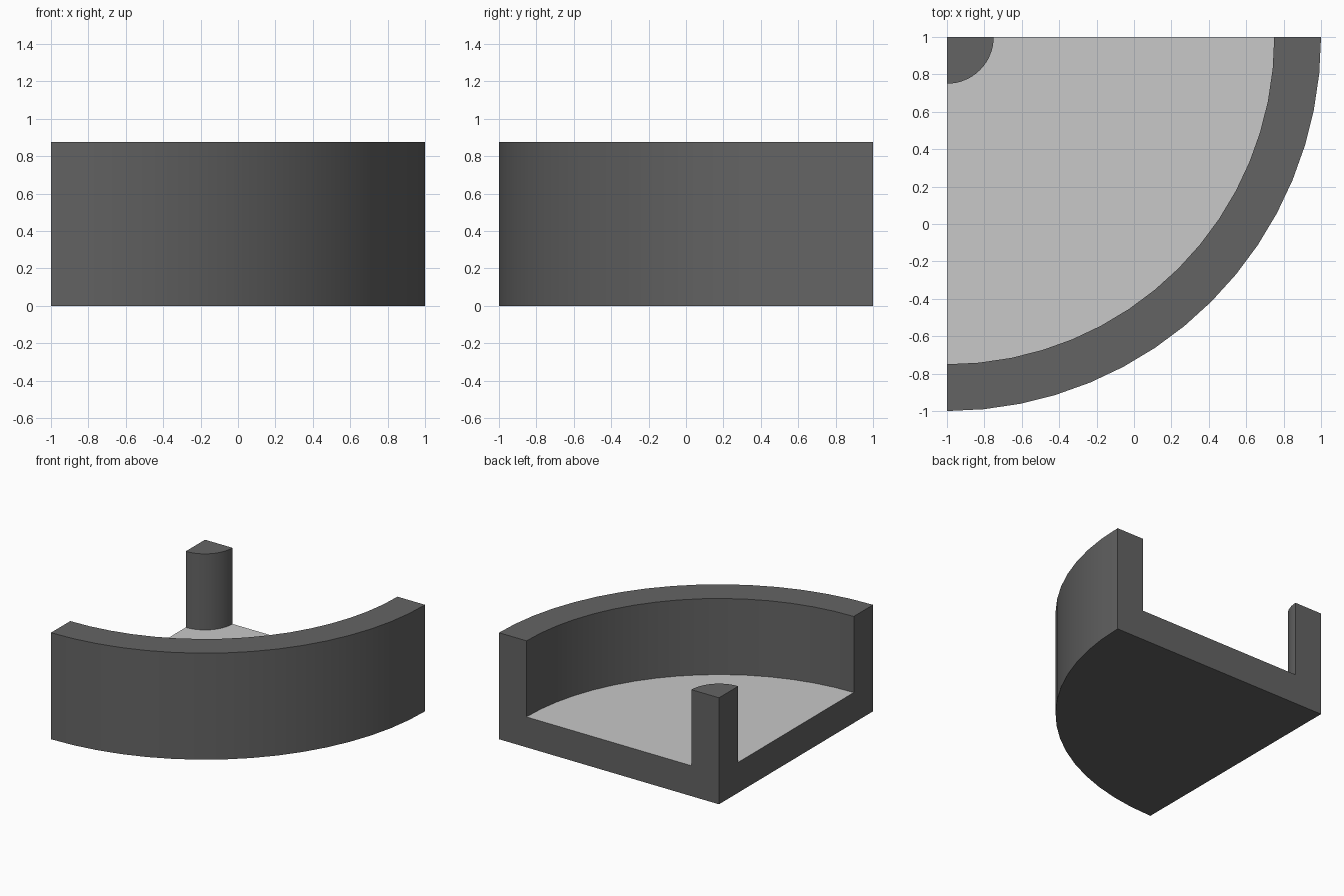
import bpy
import bmesh
from math import sin, cos, pi, radians
from mathutils import Vector

cube = bpy.data.objects.get("Cube")
if cube:
    bpy.data.objects.remove(cube, do_unlink=True)


def make_material(name, grey):
    mat = bpy.data.materials.new(name)
    mat.use_nodes = True
    colour = (grey, grey, grey, 1.0)
    mat.diffuse_color = colour
    mat.node_tree.nodes["Principled BSDF"].inputs["Base Color"].default_value = colour
    return mat


dark_grey = make_material("dark_grey", 0.127)
light_grey = make_material("light_grey", 0.58)

# Main sizes
RADIUS, WALL, POST = 2.0, 0.25, 0.25
HEIGHT, FLOOR = 0.875, 0.25
STEPS = 16
AXIS = Vector((-1.0, 1.0, 0.0))

# Cross-section from the axis: underside, outer wall, floor, corner post
profile = [
    (0, 0), (RADIUS, 0), (RADIUS, HEIGHT),
    (RADIUS - WALL, HEIGHT), (RADIUS - WALL, FLOOR),
    (POST, FLOOR), (POST, HEIGHT), (0, HEIGHT),
]

bm = bmesh.new()

# Sweep the section through a quarter turn, sharing the points on the axis
rows = []
for r, z in profile:
    if r == 0:
        rows.append([bm.verts.new(AXIS + Vector((0, 0, z)))] * (STEPS + 1))
    else:
        angles = [-pi / 2 + pi / 2 * i / STEPS for i in range(STEPS + 1)]
        rows.append([bm.verts.new(AXIS + Vector((r * cos(a), r * sin(a), z)))
                     for a in angles])

for low, high in zip(rows, rows[1:]):
    for i in range(STEPS):
        corners = [low[i], low[i + 1], high[i + 1], high[i]]
        bm.faces.new(list(dict.fromkeys(corners)))

# Flat cut ends
for end in (0, STEPS):
    bm.faces.new([row[end] for row in rows])

bmesh.ops.recalc_face_normals(bm, faces=bm.faces)

# The recessed floor is light, everything else dark
for face in bm.faces:
    on_floor = all(abs(v.co.z - FLOOR) < 1e-4 for v in face.verts)
    face.material_index = 1 if on_floor else 0

mesh = bpy.data.meshes.new("quarter_round_tray")
bm.to_mesh(mesh)
bm.free()
mesh.materials.append(dark_grey)
mesh.materials.append(light_grey)

tray = bpy.data.objects.new("quarter_round_tray", mesh)
bpy.context.collection.objects.link(tray)

# Smooth curved walls, crisp corners
bpy.ops.object.select_all(action='DESELECT')
tray.select_set(True)
bpy.context.view_layer.objects.active = tray
bpy.ops.object.shade_smooth_by_angle(angle=radians(30))
